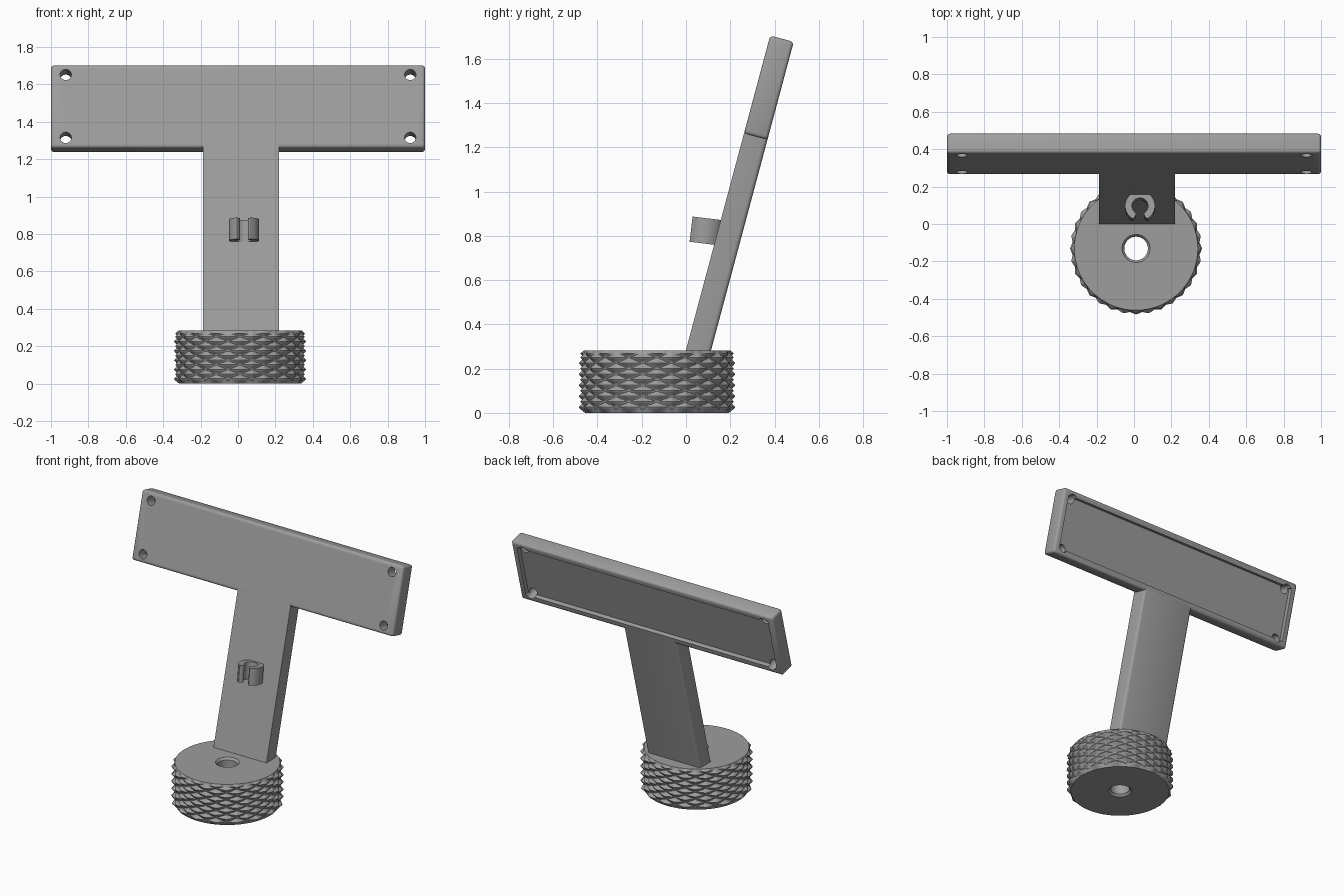
import bpy, bmesh, math
from mathutils import Matrix, Vector

if "Cube" in bpy.data.objects:
    bpy.data.objects.remove(bpy.data.objects["Cube"])

TILT = math.radians(15)      # backward lean of post and panel
THICK = 0.11

grey = bpy.data.materials.new("plain_grey")
grey.diffuse_color = (0.34, 0.34, 0.34, 1)
grey.use_nodes = True
grey.node_tree.nodes["Principled BSDF"].inputs["Base Color"].default_value = grey.diffuse_color


def add_object(name, bm, smooth=None):
    bmesh.ops.recalc_face_normals(bm, faces=bm.faces)
    mesh = bpy.data.meshes.new(name)
    bm.to_mesh(mesh)
    bm.free()
    mesh.materials.append(grey)
    ob = bpy.data.objects.new(name, mesh)
    bpy.context.collection.objects.link(ob)
    if smooth:
        shade(ob, smooth)
    return ob


def shade(ob, degrees=30):
    bpy.ops.object.select_all(action='DESELECT')
    ob.select_set(True)
    bpy.context.view_layer.objects.active = ob
    bpy.ops.object.shade_smooth_by_angle(angle=math.radians(degrees))


def box(x0, x1, y0, y1, z0, z1):
    bm = bmesh.new()
    m = Matrix.Translation(((x0 + x1) / 2, (y0 + y1) / 2, (z0 + z1) / 2))
    m = m @ Matrix.Diagonal((x1 - x0, y1 - y0, z1 - z0, 1))
    bmesh.ops.create_cube(bm, size=1, matrix=m)
    return bm


def cut(ob, cutter):
    mod = ob.modifiers.new("cut", 'BOOLEAN')
    mod.operation = 'DIFFERENCE'
    mod.solver = 'EXACT'
    mod.object = cutter
    bpy.context.view_layer.objects.active = ob
    bpy.ops.object.modifier_apply(modifier=mod.name)
    bpy.data.objects.remove(cutter)


def lean(ob):
    ob.rotation_euler.x = -TILT
    ob.location.z = 0.285


# Panel: rounded slab with a shallow recess in the back and four corner holes
S0, S1 = 1.012, 1.47
bm = box(-1, 1, 0, THICK, S0, S1)
bmesh.ops.bevel(bm, geom=bm.edges[:], offset=0.016, segments=3, profile=0.5,
                affect='EDGES')
panel = add_object("panel", bm)
cut(panel, add_object("recess_cutter",
                      box(-0.96, 0.96, THICK - 0.03, THICK + 0.1, S0 + 0.042, S1 - 0.042)))
for x in (-0.921, 0.921):
    for s in (1.067, 1.415):
        bm = bmesh.new()
        m = Matrix.Translation((x, THICK / 2, s)) @ Matrix.Rotation(math.pi / 2, 4, 'X')
        bmesh.ops.create_cone(bm, cap_ends=True, segments=32, radius1=0.03,
                              radius2=0.03, depth=0.4, matrix=m)
        cut(panel, add_object("hole_cutter", bm))
shade(panel)
lean(panel)

# Post: leaning bar with softened rear edges, sunk into the base
bm = box(-0.187, 0.218, 0, THICK, -0.06, 1.045)
rear = [e for e in bm.edges
        if all(v.co.y > THICK / 2 for v in e.verts)
        and abs(e.verts[0].co.z - e.verts[1].co.z) > 0.5]
bmesh.ops.bevel(bm, geom=rear, offset=0.018, segments=3, profile=0.5, affect='EDGES')
lean(add_object("post", bm, 30))

# Base: knurled disc with a chamfered centre hole
R, H, HOLE, SEG = 0.354, 0.283, 0.063, 192
PITCH, TEETH, DEPTH = 0.05, 16, 0.024


def tri(t):
    return 1 - abs(2 * (t % 1) - 1)


def knurl(angle, z):
    a = TEETH * angle / (2 * math.pi)
    return R - DEPTH * (1 - min(tri(a + z / PITCH), tri(a - z / PITCH)))


Z0, Z1, STEPS = 0.018, 0.268, 60
profile = [(HOLE + 0.015, 0), (0.325, 0)]
profile += [(None, Z0 + (Z1 - Z0) * i / STEPS) for i in range(STEPS + 1)]
profile += [(0.33, H), (HOLE + 0.012, H), (HOLE, H - 0.015), (HOLE, 0.015)]

bm = bmesh.new()
rings = []
for i in range(SEG):
    a = 2 * math.pi * i / SEG
    ring = []
    for r, z in profile:
        rad = knurl(a, z) if r is None else r
        ring.append(bm.verts.new((rad * math.cos(a), rad * math.sin(a), z)))
    rings.append(ring)
n = len(profile)
for i in range(SEG):
    p, q = rings[i], rings[(i + 1) % SEG]
    for j in range(n):
        k = (j + 1) % n
        bm.faces.new((p[j], q[j], q[k], p[k]))
base = add_object("knurled_base", bm, 30)
base.location = (0.011, -0.131, 0)

# Clip: open ring on the post front, gap facing forward, rounded lips
RO, RI, CH = 0.08, 0.043, 0.115
gap, arc = math.radians(33), 28
front = -math.pi / 2
outline = []
for i in range(arc + 1):
    a = front + gap + (2 * math.pi - 2 * gap) * i / arc
    outline.append((RO * math.cos(a), RO * math.sin(a)))


def lip(a, sign):
    # half-round end joining outer and inner walls
    mid, half = (RO + RI) / 2, (RO - RI) / 2
    d = Vector((math.cos(a), math.sin(a)))
    t = Vector((-d.y, d.x)) * sign * 0.5
    pts = []
    for i in range(1, 6):
        f = math.pi * i / 6
        pts.append(tuple(d * (mid + half * math.cos(f)) + t * half * math.sin(f)))
    return pts


outline += lip(front - gap, 1)
for i in range(arc + 1):
    a = front - gap - (2 * math.pi - 2 * gap) * i / arc
    outline.append((RI * math.cos(a), RI * math.sin(a)))
outline += lip(front + gap, -1)[::-1]

bm = bmesh.new()
face = bm.faces.new([bm.verts.new((x, y, -CH / 2)) for x, y in outline])
ext = bmesh.ops.extrude_face_region(bm, geom=[face])
bmesh.ops.translate(bm, vec=(0, 0, CH),
                    verts=[g for g in ext["geom"] if isinstance(g, bmesh.types.BMVert)])
clip = add_object("clip", bm, 30)
clip.location = (0.032, 0.09, 0.822)
clip.rotation_euler.x = -math.radians(7)
